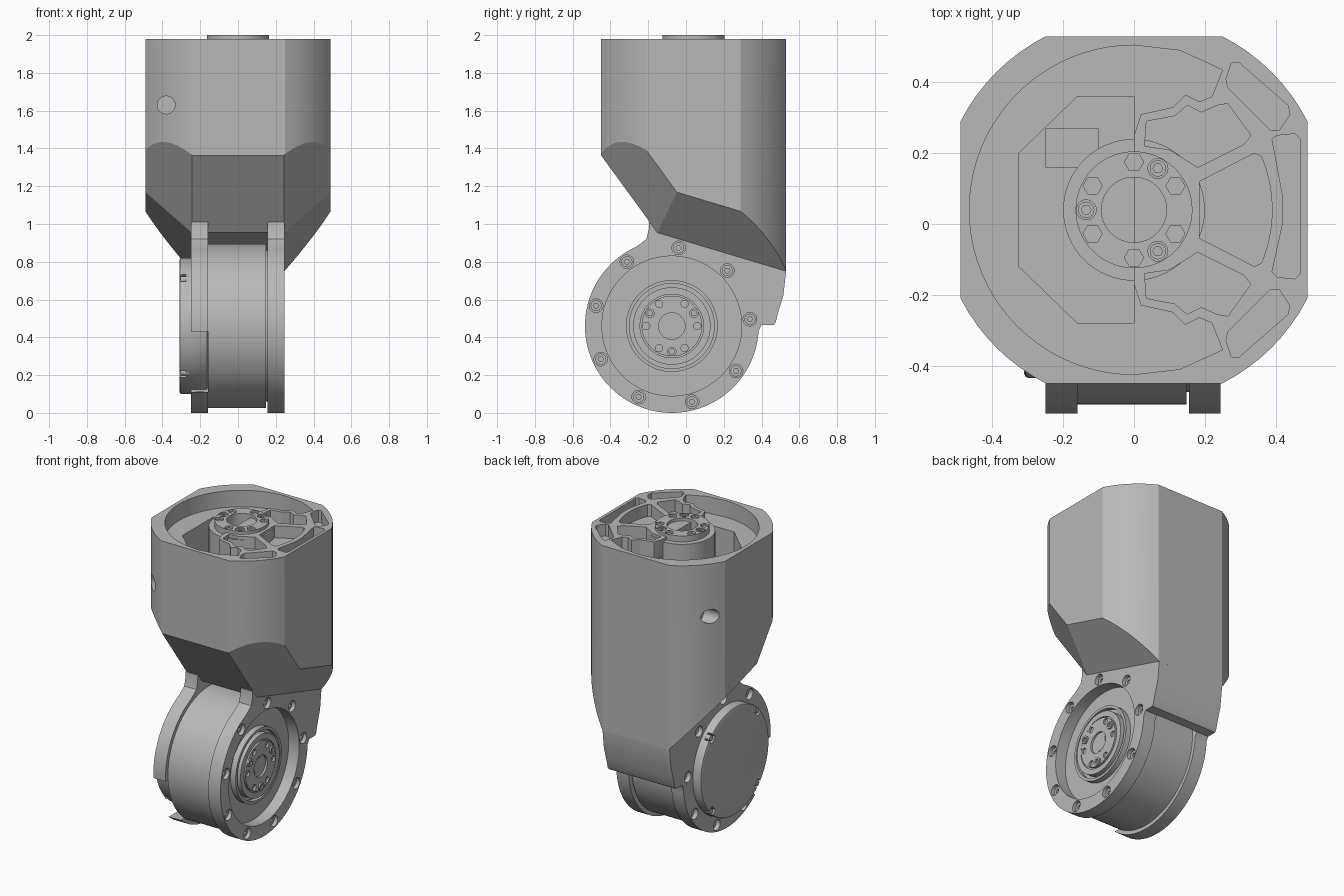
import bpy, bmesh
from math import cos, sin, radians, pi
from mathutils import Vector

cube = bpy.data.objects.get("Cube")
if cube:
    bpy.data.objects.remove(cube, do_unlink=True)

GREY = (0.48, 0.48, 0.48, 1)
metal = bpy.data.materials.new("machined_grey")
metal.use_nodes = True
metal.diffuse_color = GREY
metal.node_tree.nodes["Principled BSDF"].inputs["Base Color"].default_value = GREY

TOP, HUB_Y = 1.98, 0.04          # housing rim height, housing axis
AXLE = (-0.075, 0.46)            # joint axle in y, z


def place(u, v, w, axis):
    return {"x": (w, u, v), "y": (u, w, v), "z": (u, v, w)}[axis]


def arc(c, r, a, b, n):
    return [(c[0] + r * cos(radians(a + (b - a) * i / n)),
             c[1] + r * sin(radians(a + (b - a) * i / n))) for i in range(n + 1)]


def prism(name, pts, lo, hi, axis="z"):
    """Extrude a closed outline along an axis."""
    bm = bmesh.new()
    face = bm.faces.new([bm.verts.new(place(u, v, lo, axis)) for u, v in pts])
    ext = bmesh.ops.extrude_face_region(bm, geom=[face])["geom"]
    step = Vector(place(0, 0, hi - lo, axis))
    bmesh.ops.translate(bm, vec=step, verts=[g for g in ext if isinstance(g, bmesh.types.BMVert)])
    bmesh.ops.recalc_face_normals(bm, faces=bm.faces)
    mesh = bpy.data.meshes.new(name)
    bm.to_mesh(mesh)
    bm.free()
    mesh.materials.append(metal)
    ob = bpy.data.objects.new(name, mesh)
    bpy.context.collection.objects.link(ob)
    return ob


def disc(name, c, r, lo, hi, axis="z", n=64):
    return prism(name, arc(c, r, 0, 360, n)[:-1], lo, hi, axis)


def cut(ob, *cutters):
    """Subtract cutters from an object and discard them."""
    bpy.context.view_layer.objects.active = ob
    for c in cutters:
        c.hide_render = True
        mod = ob.modifiers.new("cut", "BOOLEAN")
        mod.operation, mod.solver, mod.object = "DIFFERENCE", "EXACT", c
        bpy.ops.object.modifier_apply(modifier=mod.name)
        bpy.data.objects.remove(c, do_unlink=True)


def ring_points(c, r, start, count):
    return [(c[0] + r * cos(radians(start) + 2 * pi * i / count),
             c[1] + r * sin(radians(start) + 2 * pi * i / count)) for i in range(count)]


def mirror(pts):
    return [(x, 2 * HUB_Y - y) for x, y in pts]


# Housing: square with arc corners, trimmed by sloping planes underneath
outline = []
for q in range(4):
    outline += arc((0, HUB_Y), 0.55, q * 90 + 27, q * 90 + 63, 8)
housing = prism("housing", outline, 0.4, TOP)
bm = bmesh.new()
bm.from_mesh(housing.data)
# each plane keeps z above a + b*y + c*|x|
for a, b, c in ((0.747, -1.37, 0), (0.392, -1.37, 1.45), (0.909, -0.3, 0), (0.664, -0.3, 1)):
    for side in ((1, -1) if c else (1,)):
        res = bmesh.ops.bisect_plane(bm, geom=bm.verts[:] + bm.edges[:] + bm.faces[:], dist=1e-5,
                                     plane_co=(0, 0, a), plane_no=(-c * side, -b, 1), clear_inner=True)
        edges = [g for g in res["geom_cut"] if isinstance(g, bmesh.types.BMEdge)]
        if edges:
            bmesh.ops.contextual_create(bm, geom=edges)
bmesh.ops.recalc_face_normals(bm, faces=bm.faces)
bm.to_mesh(housing.data)
bm.free()

# Recess, deep well and rib pockets in the top of the housing
notch = [(0.13, 0.49), (0.25, 0.435), (0.22, 0.36), (0.185, 0.345), (0.145, 0.365),
         (0.11, 0.33), (0.02, 0.31), (0, 0.25)]
recess = arc((0, HUB_Y), 0.465, 270, 90, 40) + notch + mirror(notch)[::-1]
well = [(0, 0.36), (-0.16, 0.36), (-0.325, 0.2), (-0.325, -0.12), (-0.16, -0.28), (0, -0.28)]
side_pocket = [(0.03, 0.22), (0.035, 0.29), (0.115, 0.305), (0.15, 0.335), (0.19, 0.315), (0.235, 0.335),
               (0.265, 0.34), (0.33, 0.25), (0.31, 0.225), (0.18, 0.16), (0.1, 0.21)]
corner_pocket = [(0.275, 0.455), (0.295, 0.457), (0.435, 0.335), (0.44, 0.31), (0.41, 0.265),
                 (0.385, 0.265), (0.265, 0.385), (0.26, 0.41)]
mid_pocket = [(0.185, 0.12), (0.34, 0.2), (0.36, 0.19)] + arc((0, HUB_Y), 0.39, 18, -18, 8) \
    + [(0.36, -0.11), (0.34, -0.12), (0.185, -0.04)]
edge_pocket = [(0.39, 0.24), (0.405, 0.25), (0.455, 0.255), (0.47, 0.24), (0.47, -0.14),
               (0.455, -0.155), (0.405, -0.15), (0.39, -0.135), (0.42, 0), (0.42, 0.08)]
cut(housing,
    prism("recess_cutter", recess, 1.87, 2.1),
    prism("well_cutter", well, 1.35, 2.0),
    *[prism("pocket_cutter", p, 1.9, 2.1) for p in
      (side_pocket, mirror(side_pocket), corner_pocket, mirror(corner_pocket), mid_pocket, edge_pocket)],
    disc("front_hole_cutter", (-0.38, 1.63), 0.047, -0.6, -0.25, "y", 32),
    disc("side_hole_cutter", (0.37, 1.63), 0.047, -0.6, -0.36, "x", 32))
prism("well_step", [(-0.25, 0.16), (-0.1, 0.16), (-0.1, 0.27), (-0.25, 0.27)], 1.33, 1.6)

# Top hub with flange and screws
hub = disc("top_hub", (0, HUB_Y), 0.2, 1.3, 1.96)
flange = disc("top_flange", (0, HUB_Y), 0.165, 1.9, 2.0)
for part in (hub, flange):
    cut(part, disc("bore_cutter", (0, HUB_Y), 0.092, 1.45, 2.1))
cut(flange, *[disc("hex_cutter", p, 0.027, 1.985, 2.1, n=6) for p in ring_points((0, HUB_Y), 0.135, 30, 6)],
    *[disc("hole_cutter", p, 0.028, 1.97, 2.1, n=24) for p in ring_points((0, HUB_Y), 0.135, 60, 3)])
for p in ring_points((0, HUB_Y), 0.135, 60, 3):
    screw = disc("top_screw", p, 0.023, 1.95, 1.995, n=24)
    cut(screw, disc("hex_cutter", p, 0.014, 1.98, 2.1, n=6))

# Fork plates: ring around the axle with a neck into the housing
back_edge = [(0.40, 0.465), (0.465, 0.465), (0.475, 0.48), (0.49, 0.54), (0.515, 0.62), (0.53, 0.75), (0.53, 0.8)]
neck = back_edge + [(0.2, 1.0), (-0.17, 1.02), (-0.195, 1.01), (-0.197, 0.97), (-0.21, 0.92)]
plate_outline = arc(AXLE, 0.46, 114, 357, 72) + neck
bolt_spots = ring_points(AXLE, 0.415, 5, 9)

bolted_plate = prism("bolted_fork_plate", plate_outline, 0.155, 0.245, "x")
cut(bolted_plate, disc("opening_cutter", AXLE, 0.37, 0.1, 0.3, "x", 96),
    *[disc("bolt_cutter", p, 0.036, 0.195, 0.3, "x", 24) for p in bolt_spots])
capped_plate = prism("capped_fork_plate", plate_outline, -0.25, -0.16, "x")
cut(capped_plate, prism("gap_cutter", [(-0.7, 0.11), (-0.2, 0.11), (-0.2, 0.43), (-0.7, 0.43)], -0.3, -0.1, "x"),
    *[disc("bolt_cutter", p, 0.036, -0.3, -0.2, "x", 24) for p in bolt_spots if p[0] > -0.4])
for p in bolt_spots:
    bolt = disc("plate_bolt", p, 0.029, 0.18, 0.225, "x", 24)
    cut(bolt, disc("hex_cutter", p, 0.014, 0.21, 0.3, "x", 6))
    if p[0] > -0.4:
        disc("cap_side_bolt", p, 0.029, -0.225, -0.18, "x", 24)

# Back bridge joining the two plates
prism("back_bridge", back_edge + [(0.2, 0.92), (0.2, 0.78), (0.34, 0.65), (0.38, 0.5)], -0.16, 0.155, "x")

# Actuator drum between the plates
disc("drum", AXLE, 0.435, -0.16, 0.148, "x", 96)
disc("drum_seat", AXLE, 0.4, 0.14, 0.168, "x", 96)

# Output hub inside the bolted plate
collar = disc("output_collar", AXLE, 0.243, 0.16, 0.205, "x")
cut(collar, disc("groove_cutter", AXLE, 0.225, 0.175, 0.3, "x"))
output = disc("output_hub", AXLE, 0.205, 0.17, 0.215, "x")
cut(output, disc("step_cutter", AXLE, 0.168, 0.207, 0.3, "x"))
face = disc("output_face", AXLE, 0.16, 0.18, 0.22, "x")
cut(face, disc("bore_cutter", AXLE, 0.07, 0.2, 0.3, "x"),
    *[disc("hole_cutter", p, 0.019, 0.19, 0.3, "x", 20) for p in ring_points(AXLE, 0.135, 0, 6)])
shaft = disc("shaft_end", AXLE, 0.055, 0.18, 0.21, "x", 32)
for p in ring_points(AXLE, 0.135, 30, 3):
    screw = disc("output_screw", p, 0.025, 0.2, 0.23, "x", 24)
    cut(screw, disc("hex_cutter", p, 0.015, 0.215, 0.3, "x", 6))

# Round end cap with four clip notches
cap = disc("end_cap", AXLE, 0.36, -0.31, -0.16, "x", 96)
bevel = cap.modifiers.new("edge", "BEVEL")
bevel.width, bevel.segments, bevel.angle_limit = 0.012, 2, radians(60)
bpy.context.view_layer.objects.active = cap
bpy.ops.object.modifier_apply(modifier="edge")
for p in ring_points(AXLE, 0.345, 45, 4):
    cut(cap, disc("notch_cutter", p, 0.035, -0.4, -0.275, "x", 4))
    disc("clip_screw", p, 0.018, -0.305, -0.26, "x", 20)

# Smooth rounds, keep edges crisp
for ob in bpy.context.collection.objects:
    if ob.type == "MESH":
        ob.select_set(True)
        bpy.context.view_layer.objects.active = ob
bpy.ops.object.shade_smooth_by_angle(angle=radians(25))
